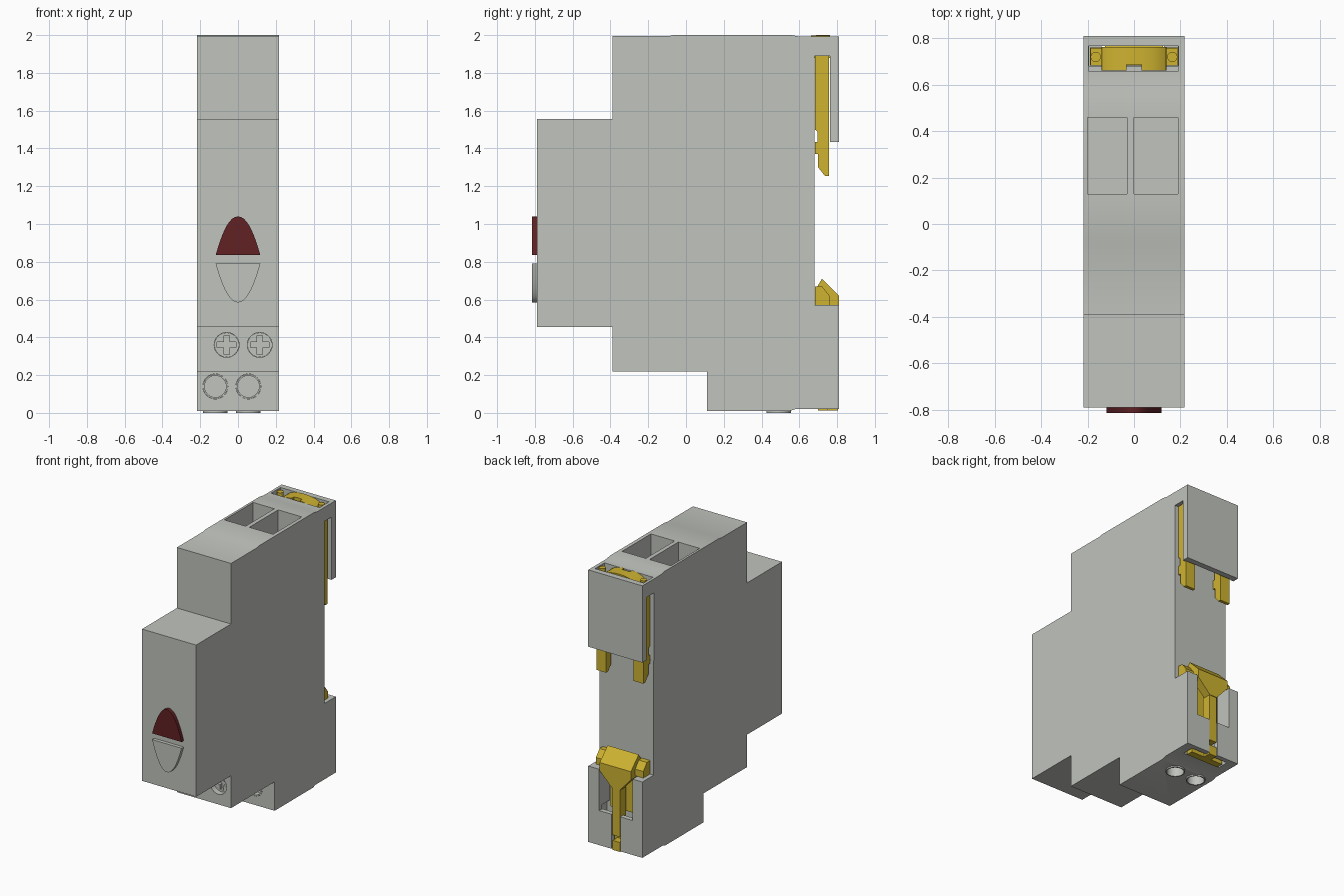
import bpy, bmesh, math
from mathutils import Matrix

old = bpy.data.objects.get("Cube")
if old:
    bpy.data.objects.remove(old, do_unlink=True)


def material(name, rgb):
    m = bpy.data.materials.new(name)
    m.use_nodes = True
    m.diffuse_color = (*rgb, 1)
    m.node_tree.nodes["Principled BSDF"].inputs["Base Color"].default_value = (*rgb, 1)
    return m


GREY = material("light grey plastic", (0.53, 0.55, 0.51))
YELLOW = material("yellow plastic", (0.62, 0.45, 0.03))
RED = material("dark red lens", (0.12, 0.015, 0.017))


def finish(bm, name, mat):
    bmesh.ops.recalc_face_normals(bm, faces=bm.faces)
    mesh = bpy.data.meshes.new(name)
    bm.to_mesh(mesh)
    bm.free()
    mesh.materials.append(mat)
    ob = bpy.data.objects.new(name, mesh)
    bpy.context.collection.objects.link(ob)
    return ob


def prism(name, pts, lo, hi, mat, axis="x"):
    """Extrude a (y, z) outline along x, or an (x, z) outline along y."""
    bm = bmesh.new()
    place = (lambda a, b, d: (d, a, b)) if axis == "x" else (lambda a, b, d: (a, d, b))
    face = bm.faces.new([bm.verts.new(place(a, b, lo)) for a, b in pts])
    ext = bmesh.ops.extrude_face_region(bm, geom=[face])
    moved = [v for v in ext["geom"] if isinstance(v, bmesh.types.BMVert)]
    bmesh.ops.translate(bm, verts=moved, vec=place(0, 0, hi - lo))
    return finish(bm, name, mat)


def box(name, x, y, z, mat):
    return prism(name, [(y[0], z[0]), (y[1], z[0]), (y[1], z[1]), (y[0], z[1])], x[0], x[1], mat)


def cylinder(name, radius, depth, centre, mat, axis="y"):
    bm = bmesh.new()
    rot = Matrix.Rotation(math.pi / 2, 4, "X") if axis == "y" else Matrix()
    bmesh.ops.create_cone(bm, cap_ends=True, segments=32, radius1=radius, radius2=radius,
                          depth=depth, matrix=Matrix.Translation(centre) @ rot)
    return finish(bm, name, mat)


def activate(ob):
    bpy.ops.object.select_all(action="DESELECT")
    ob.select_set(True)
    bpy.context.view_layer.objects.active = ob


def cut(ob, cutter):
    mod = ob.modifiers.new("cut", "BOOLEAN")
    mod.operation, mod.solver, mod.object = "DIFFERENCE", "EXACT", cutter
    activate(ob)
    bpy.ops.object.modifier_apply(modifier=mod.name)
    bpy.data.objects.remove(cutter, do_unlink=True)


def smooth(ob):
    activate(ob)
    bpy.ops.object.shade_smooth_by_angle(angle=math.radians(30))


W = 0.217
# Stepped housing
housing = prism("housing", [
    (-0.79, 0.455), (-0.39, 0.455), (-0.39, 0.22), (0.11, 0.22), (0.11, 0.01),
    (0.55, 0.01), (0.58, 0.02), (0.81, 0.02), (0.81, 0.57), (0.68, 0.57),
    (0.68, 1.435), (0.81, 1.435), (0.81, 1.992), (0.6, 1.992), (0.56, 2.0),
    (-0.07, 2.0), (-0.09, 1.994), (-0.39, 1.994), (-0.39, 1.555), (-0.79, 1.555)],
    -W, W, GREY)

# Wire entries on top, rail clip pockets at the back
for x, y, z in [
    ((-0.2, -0.03), (0.13, 0.46), (1.7, 2.1)),
    ((0.0, 0.19), (0.13, 0.46), (1.7, 2.1)),
    ((-0.197, 0.192), (0.66, 0.768), (1.9, 2.1)),
    ((-0.195, 0.19), (0.68, 0.768), (1.4, 1.95)),
    ((-0.3, 0.3), (0.679, 0.762), (1.4, 1.89)),
    ((-0.14, 0.13), (0.69, 0.9), (0.27, 0.7)),
    ((-0.15, 0.15), (0.69, 0.775), (-0.1, 0.3)),
    ((-0.04, 0.03), (0.7, 0.9), (-0.1, 0.3)),
]:
    cut(housing, box("pocket_cutter", x, y, z, GREY))

# Screw holes with cross-head screws
for i, x in enumerate((-0.06, 0.115)):
    cut(housing, cylinder("hole_cutter", 0.066, 0.16, (x, -0.39, 0.36), GREY))
    screw = cylinder("terminal_screw_%d" % (i + 1), 0.065, 0.05, (x, -0.325, 0.36), GREY)
    a, b = 0.05, 0.014
    cross = [(-b, -a), (b, -a), (b, -b), (a, -b), (a, b), (b, b),
             (b, a), (-b, a), (-b, b), (-a, b), (-a, -b), (-b, -b)]
    cut(screw, prism("cross_cutter", [(x + u, 0.36 + v) for u, v in cross],
                     -0.4, -0.325, GREY, "y"))
    smooth(screw)

# Lower front sockets and the bottom sockets with raised rims
for i, x in enumerate((-0.12, 0.055)):
    cut(housing, cylinder("socket_cutter", 0.066, 0.16, (x, 0.11, 0.14), GREY))
    cut(housing, cylinder("socket_cutter", 0.064, 0.3, (x, 0.49, 0.0), GREY, "z"))
    for label, c, axis, d in (("front_socket_ring", (x, 0.135, 0.14), "y", 0.05),
                              ("bottom_socket_rim", (x, 0.49, 0.03), "z", 0.06)):
        ring = cylinder("%s_%d" % (label, i + 1), 0.065, d, c, GREY, axis)
        cut(ring, cylinder("ring_cutter", 0.057, 0.2, c, GREY, axis))
        smooth(ring)
smooth(housing)

# Indicator lens and push button: mirrored domes on the front
dome = []
for k in range(-12, 13):
    s = math.sin(k / 12 * math.pi / 2)
    dome.append((0.118 * s, 0.205 * (1 - abs(s) ** 2.1)))
smooth(prism("indicator_lens", [(x, 0.835 + h) for x, h in dome], -0.815, -0.785, RED, "y"))
smooth(prism("push_button", [(x, 0.79 - h) for x, h in dome], -0.815, -0.785, GREY, "y"))

# Upper rail clip: two hooked legs joined by an arched bridge
leg = [(0.682, 1.89), (0.758, 1.89), (0.758, 1.255), (0.735, 1.255), (0.7, 1.3),
       (0.7, 1.37), (0.682, 1.37), (0.682, 1.435), (0.696, 1.435), (0.696, 1.49), (0.682, 1.5)]
for side, s in (("left", 1), ("right", -1)):
    prism("upper_clip_leg_" + side, leg, *sorted((s * 0.11, s * 0.188)), YELLOW)
    post = cylinder("upper_clip_post_" + side, 0.022, 0.16, (s * 0.165, 0.72, 1.91), YELLOW, "z")
    smooth(post)
arch = [(-0.14, 1.88), (0.14, 1.88)]
arch += [(0.14 * math.cos(k * math.pi / 10), 1.95 + 0.05 * math.sin(k * math.pi / 10))
         for k in range(11)]
bridge = prism("upper_clip_bridge", arch, 0.662, 0.762, YELLOW, "y")
cut(bridge, box("notch_cutter", (-0.032, 0.032), (0.6, 0.688), (1.8, 2.1), YELLOW))
smooth(bridge)

# Lower rail clip: wedge head, side wings, funnel, stem and foot
prism("lower_clip_head", [(0.69, 0.56), (0.69, 0.66), (0.72, 0.71), (0.81, 0.62), (0.81, 0.56)],
      -0.125, 0.125, YELLOW)
prism("lower_clip_wings", [(0.682, 0.572), (0.682, 0.67), (0.72, 0.67), (0.76, 0.62), (0.76, 0.572)],
      -0.19, 0.19, YELLOW)
prism("lower_clip_funnel", [(-0.125, 0.56), (-0.035, 0.46), (0.025, 0.46), (0.125, 0.56)],
      0.75, 0.81, YELLOW, "y")
box("lower_clip_stem", (-0.035, 0.025), (0.74, 0.805), (0.12, 0.47), YELLOW)
box("lower_clip_plate", (-0.12, 0.11), (0.691, 0.71), (0.27, 0.56), YELLOW)
box("lower_clip_foot", (-0.13, 0.13), (0.7, 0.75), (0.012, 0.1), YELLOW)
box("lower_clip_pull_tab", (-0.035, 0.025), (0.74, 0.805), (0.012, 0.08), YELLOW)
